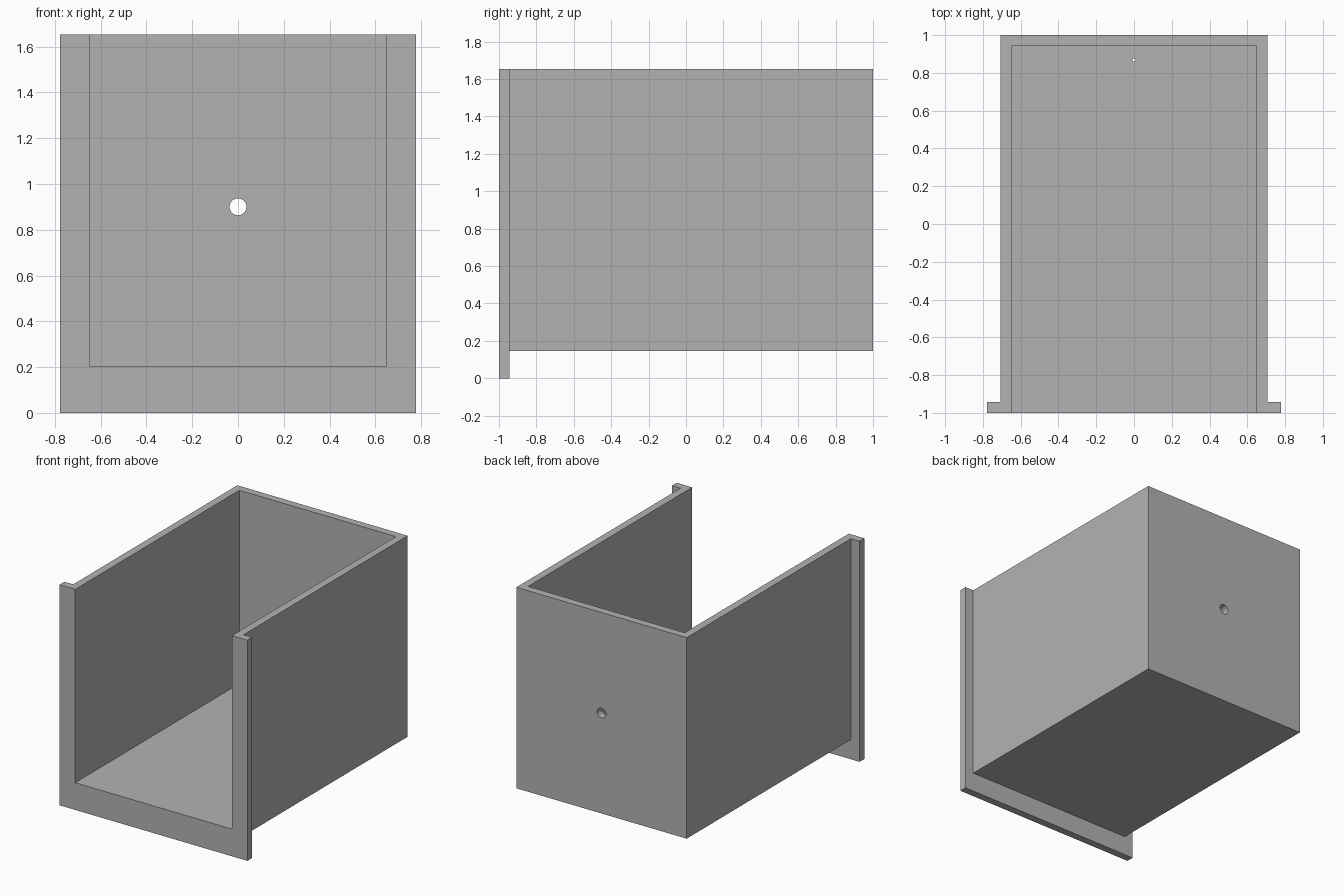
import bpy
import bmesh
from mathutils import Matrix, Vector

default = bpy.data.objects.get("Cube")
if default:
    bpy.data.objects.remove(default, do_unlink=True)

# Single plain grey
grey = bpy.data.materials.new("plain_grey")
grey.use_nodes = True
colour = (0.45, 0.45, 0.45, 1)
grey.diffuse_color = colour
grey.node_tree.nodes["Principled BSDF"].inputs["Base Color"].default_value = colour


def add_object(name, bm):
    mesh = bpy.data.meshes.new(name)
    bm.to_mesh(mesh)
    bm.free()
    mesh.materials.append(grey)
    obj = bpy.data.objects.new(name, mesh)
    bpy.context.collection.objects.link(obj)
    return obj


def box(name, low, high):
    low, high = Vector(low), Vector(high)
    bm = bmesh.new()
    bmesh.ops.create_cube(bm, size=1, matrix=Matrix.Translation((low + high) / 2)
                          @ Matrix.Diagonal((*(high - low), 1)))
    return add_object(name, bm)


def drill(name, centre, radius, axis):
    bm = bmesh.new()
    turn = Vector((0, 0, 1)).rotation_difference(Vector(axis)).to_matrix().to_4x4()
    bmesh.ops.create_cone(bm, cap_ends=True, segments=32, radius1=radius, radius2=radius,
                          depth=0.3, matrix=Matrix.Translation(centre) @ turn)
    return add_object(name, bm)


def combine(target, tool, operation):
    mod = target.modifiers.new(tool.name, "BOOLEAN")
    mod.operation, mod.solver, mod.object = operation, "EXACT", tool
    tool.hide_render = True
    bpy.context.view_layer.objects.active = target
    bpy.ops.object.modifier_apply(modifier=mod.name)
    bpy.data.objects.remove(tool, do_unlink=True)


WALL = 0.057
HALF_WIDTH, BOTTOM, TOP = 0.706, 0.147, 1.653
INNER = HALF_WIDTH - WALL

# Outer body with the wider front flange
tray = box("open_box", (-HALF_WIDTH, -0.97, BOTTOM), (HALF_WIDTH, 1, TOP))
flange = box("front_flange", (-0.778, -1, 0), (0.778, -1 + WALL, TOP))
combine(tray, flange, "UNION")

# Cavity open to the front and the top
cavity = box("cavity", (-INNER, -1.2, BOTTOM + WALL), (INNER, 1 - WALL, 2))
combine(tray, cavity, "DIFFERENCE")

# Cable hole in the back wall and pin hole in the floor
combine(tray, drill("back_hole", (0, 1 - WALL / 2, 0.9), 0.037, (0, 1, 0)), "DIFFERENCE")
combine(tray, drill("floor_hole", (0, 0.868, BOTTOM + WALL / 2), 0.009, (0, 0, 1)), "DIFFERENCE")

# Smooth only the hole walls
bpy.ops.object.select_all(action="DESELECT")
tray.select_set(True)
bpy.context.view_layer.objects.active = tray
bpy.ops.object.shade_smooth_by_angle()
